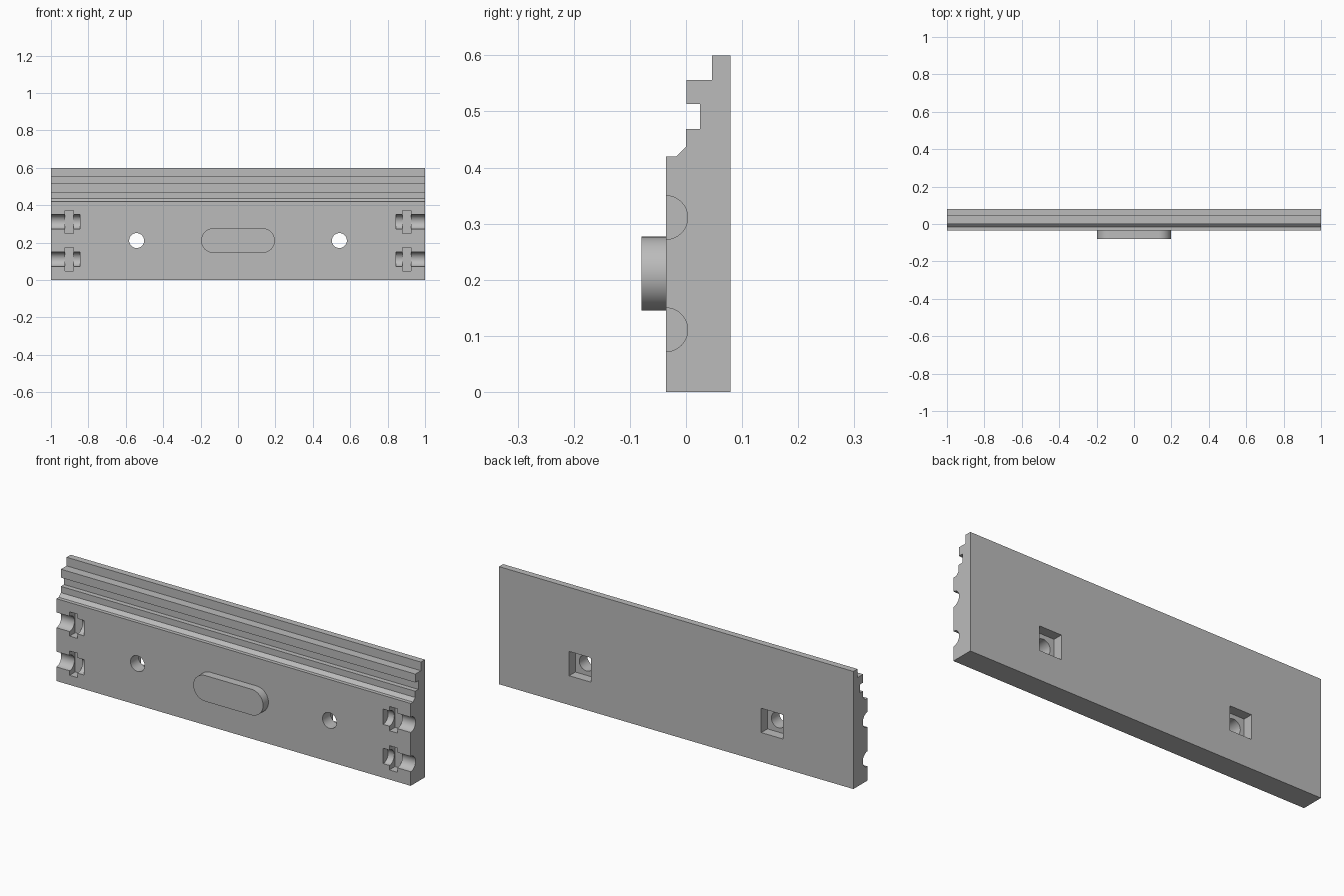
import bpy
import bmesh
from math import pi, cos, sin
from mathutils import Vector

old = bpy.data.objects.get("Cube")
if old:
    bpy.data.objects.remove(old, do_unlink=True)

# Plain grey finish
grey = bpy.data.materials.new("plain grey")
grey.use_nodes = True
colour = (0.5, 0.5, 0.5, 1)
grey.diffuse_color = colour
grey.node_tree.nodes["Principled BSDF"].inputs["Base Color"].default_value = colour

FACE, BACK, MID = -0.036, 0.079, 0.211


def extrude(name, points, direction):
    """Closed outline swept along a direction into a solid."""
    bm = bmesh.new()
    face = bm.faces.new([bm.verts.new(p) for p in points])
    swept = bmesh.ops.extrude_face_region(bm, geom=[face])["geom"]
    verts = [v for v in swept if isinstance(v, bmesh.types.BMVert)]
    bmesh.ops.translate(bm, verts=verts, vec=Vector(direction))
    bmesh.ops.recalc_face_normals(bm, faces=bm.faces)
    mesh = bpy.data.meshes.new(name)
    bm.to_mesh(mesh)
    bm.free()
    mesh.materials.append(grey)
    obj = bpy.data.objects.new(name, mesh)
    bpy.context.collection.objects.link(obj)
    return obj


def box(name, x0, x1, y0, y1, z0, z1):
    outline = [(x0, y0, z0), (x1, y0, z0), (x1, y0, z1), (x0, y0, z1)]
    return extrude(name, outline, (0, y1 - y0, 0))


def arc(radius, start, end, count):
    angles = [start + (end - start) * i / count for i in range(count + 1)]
    return [(radius * cos(a), radius * sin(a)) for a in angles]


def cut(target, cutter):
    mod = target.modifiers.new(cutter.name, 'BOOLEAN')
    mod.operation = 'DIFFERENCE'
    mod.solver = 'EXACT'
    mod.object = cutter
    bpy.context.view_layer.objects.active = target
    bpy.ops.object.modifier_apply(modifier=mod.name)
    bpy.data.objects.remove(cutter, do_unlink=True)


# Rail plate with a stepped, grooved and chamfered upper front
profile = [(FACE, 0), (BACK, 0), (BACK, 0.6), (0.046, 0.6), (0.046, 0.556),
           (0.001, 0.556), (0.001, 0.513), (0.025, 0.513), (0.025, 0.469),
           (0, 0.469), (0, 0.437), (-0.017, 0.42), (FACE, 0.42)]
plate = extrude("rail_plate", [(-1, y, z) for y, z in profile], (2, 0, 0))

for side in (-1, 1):
    # Round end grooves, each crossed by a rectangular nut slot
    for z in (0.111, 0.311):
        ring = arc(0.039, 0, 2 * pi, 40)[:-1]
        cut(plate, extrude("end_groove",
                           [(side * 0.845, FACE + a, z + b) for a, b in ring],
                           (side * 0.2, 0, 0)))
        x0, x1 = sorted((side * 0.88, side * 0.925))
        cut(plate, box("nut_slot", x0, x1, FACE - 0.05, FACE + 0.045,
                       z - 0.062, z + 0.062))

    # Through hole with a square recess behind
    x = side * 0.542
    ring = arc(0.04, 0, 2 * pi, 40)[:-1]
    cut(plate, extrude("bolt_hole", [(x + a, -0.2, MID + b) for a, b in ring],
                       (0, 0.4, 0)))
    cut(plate, box("bolt_recess", x - 0.062, x + 0.062, BACK - 0.05, BACK + 0.05,
                   MID - 0.062, MID + 0.062))

# Rounded locating boss on the front
R, HALF = 0.066, 0.131
outline = [(HALF + a, b) for a, b in arc(R, -pi / 2, pi / 2, 24)]
outline += [(-HALF + a, b) for a, b in arc(R, pi / 2, 3 * pi / 2, 24)]
boss = extrude("locating_boss", [(x, -0.079, MID + z) for x, z in outline],
               (0, 0.053, 0))

# Smooth curved walls, crisp edges
for obj in (plate, boss):
    bpy.ops.object.select_all(action='DESELECT')
    obj.select_set(True)
    bpy.context.view_layer.objects.active = obj
    bpy.ops.object.shade_smooth_by_angle(angle=pi / 6)
